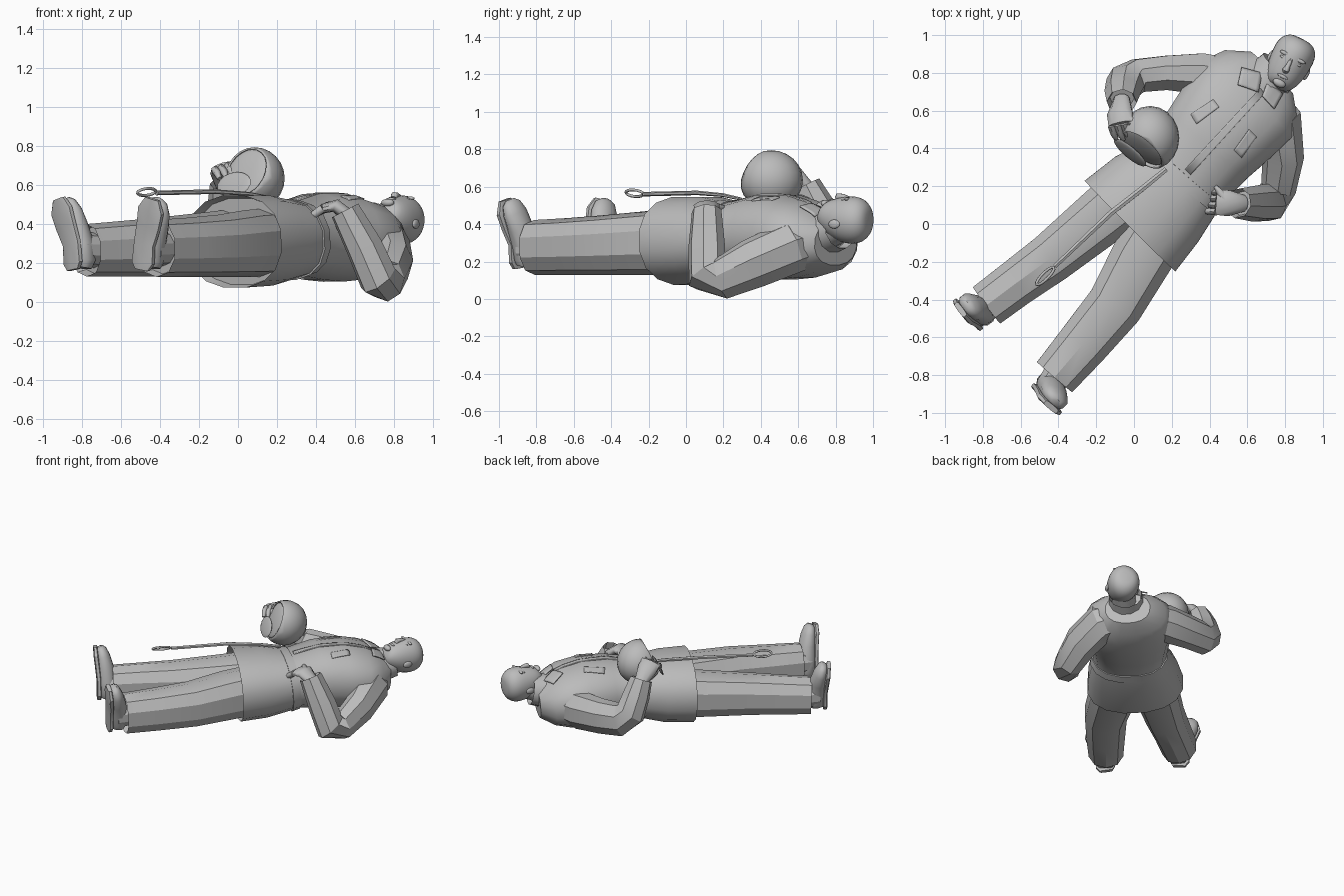
import bpy, bmesh, math
from mathutils import Vector, Matrix
from mathutils.bvhtree import BVHTree

if "Cube" in bpy.data.objects:
    bpy.data.objects.remove(bpy.data.objects["Cube"], do_unlink=True)

grey = bpy.data.materials.new("plain_grey")
grey.use_nodes = True
grey.diffuse_color = (0.5, 0.5, 0.5, 1)
grey.node_tree.nodes["Principled BSDF"].inputs["Base Color"].default_value = grey.diffuse_color
UP = Vector((0, 0, 1))


def finish(name, bm, angle=32, subdiv=0):
    bmesh.ops.recalc_face_normals(bm, faces=bm.faces)
    mesh = bpy.data.meshes.new(name)
    bm.to_mesh(mesh)
    bm.free()
    mesh.materials.append(grey)
    ob = bpy.data.objects.new(name, mesh)
    bpy.context.collection.objects.link(ob)
    if subdiv:
        ob.modifiers.new("smooth", "SUBSURF").levels = subdiv
    bpy.ops.object.select_all(action="DESELECT")
    ob.select_set(True)
    bpy.context.view_layer.objects.active = ob
    bpy.ops.object.shade_smooth_by_angle(angle=math.radians(angle))
    return ob


def tube(name, pts, n=10, side=None, power=2.0, recess=None, angle=32, subdiv=0):
    """Loft rounded sections (x, y, z, half width, half height) along a path."""
    bm = bmesh.new()
    centres = [Vector(p[:3]) for p in pts]
    rings = []
    for i, p in enumerate(pts):
        t = (centres[min(i + 1, len(pts) - 1)] - centres[max(i - 1, 0)]).normalized()
        side = Vector(side) if side else t.cross(UP)
        side = (side - t * side.dot(t)).normalized()
        over = side.cross(t)
        ring = []
        for k in range(n):
            a = math.tau * (k + 0.5) / n
            c, s = math.cos(a), math.sin(a)
            c = math.copysign(abs(c) ** (2 / power), c)
            s = math.copysign(abs(s) ** (2 / power), s)
            ring.append(bm.verts.new(centres[i] + side * c * p[3] + over * s * p[4]))
        rings.append(ring)
    for a, b in zip(rings, rings[1:]):
        for k in range(n):
            bm.faces.new((a[k], a[(k + 1) % n], b[(k + 1) % n], b[k]))
    caps = [bm.faces.new(rings[0][::-1]), bm.faces.new(rings[-1])]
    bmesh.ops.recalc_face_normals(bm, faces=bm.faces)
    if recess is not None:  # hollow opening at one end
        bmesh.ops.inset_individual(bm, faces=[caps[recess]], thickness=0.015, depth=-0.05)
    return finish(name, bm, angle, subdiv)


def blob(name, centre, radii, axes, seg=16, rings=10):
    bm = bmesh.new()
    bmesh.ops.create_uvsphere(bm, u_segments=seg, v_segments=rings, radius=1)
    m = Matrix(axes).transposed().to_4x4() @ Matrix.Diagonal(Vector(radii)).to_4x4()
    bm.transform(Matrix.Translation(Vector(centre)) @ m)
    return finish(name, bm, 60)


# Jacket: flared skirt, cinched waist, broad chest, flat back and shoulders
jacket = tube("jacket", [
    (-0.02, -0.01, 0.31, 0.345, 0.24), (0.12, 0.13, 0.315, 0.32, 0.235),
    (0.24, 0.24, 0.32, 0.275, 0.205), (0.28, 0.285, 0.325, 0.262, 0.195),
    (0.39, 0.42, 0.335, 0.28, 0.225), (0.50, 0.55, 0.33, 0.305, 0.23),
    (0.60, 0.66, 0.315, 0.315, 0.205), (0.67, 0.74, 0.30, 0.265, 0.165),
    (0.73, 0.80, 0.295, 0.16, 0.115)], n=16, power=2.3, recess=0)
tube("belt", [(0.235, 0.235, 0.32, 0.284, 0.212), (0.275, 0.28, 0.325, 0.27, 0.203)],
     n=16, power=2.3)
tube("collar_band", [(0.67, 0.72, 0.35, 0.14, 0.13), (0.77, 0.825, 0.375, 0.118, 0.108)],
     n=12, recess=1)

# Garment pieces draped on the jacket
bvh = BVHTree.FromObject(jacket, bpy.context.evaluated_depsgraph_get())


def drape(name, corners, lift=0.007, cells=6):
    bm = bmesh.new()
    a, b, c, d = [Vector(p) for p in corners]
    grid = []
    for i in range(cells + 1):
        u = i / cells
        row = []
        for j in range(cells + 1):
            q = a.lerp(b, u).lerp(d.lerp(c, u), j / cells)
            hit = bvh.ray_cast(Vector((q.x, q.y, 2)), -UP)[0]
            row.append(bm.verts.new((q.x, q.y, (hit.z if hit else 0.4) + lift)))
        grid.append(row)
    for i in range(cells):
        for j in range(cells):
            bm.faces.new((grid[i][j], grid[i + 1][j], grid[i + 1][j + 1], grid[i][j + 1]))
    finish(name, bm).modifiers.new("cloth", "SOLIDIFY").thickness = 0.009


drape("front_placket", [(0.27, 0.29), (0.67, 0.72), (0.69, 0.69), (0.30, 0.26)])
drape("right_collar", [(0.55, 0.74), (0.57, 0.83), (0.68, 0.80), (0.66, 0.70)], 0.02)
drape("left_collar", [(0.68, 0.68), (0.745, 0.61), (0.79, 0.69), (0.71, 0.76)], 0.02)
drape("right_pocket_flap", [(0.30, 0.58), (0.42, 0.66), (0.45, 0.62), (0.33, 0.53)])
drape("left_pocket_flap", [(0.53, 0.39), (0.61, 0.50), (0.65, 0.46), (0.57, 0.35)])

# Trouser legs, ankles and shoes
LEGS = {
    "left": ([(0.14, -0.02, 0.305, 0.17, 0.175), (0.04, -0.18, 0.30, 0.17, 0.172),
              (-0.10, -0.43, 0.288, 0.155, 0.16), (-0.27, -0.635, 0.28, 0.142, 0.152),
              (-0.42, -0.81, 0.275, 0.128, 0.147)], (-0.435, -0.88), 1),
    "right": ([(0.0, 0.18, 0.305, 0.17, 0.175), (-0.17, 0.04, 0.295, 0.16, 0.165),
               (-0.44, -0.18, 0.28, 0.14, 0.15), (-0.62, -0.31, 0.272, 0.13, 0.142),
               (-0.78, -0.43, 0.265, 0.126, 0.135)], (-0.83, -0.455), -1)}
for word, (path, foot, sign) in LEGS.items():
    tube(word + "_trouser_leg", path, n=10, power=2.3, recess=1)
    end = Vector(path[-1][:3])
    d = (end - Vector(path[-2][:3]))
    d.z = 0
    d.normalize()
    lat = UP.cross(d)
    base = Vector((foot[0], foot[1], 0))

    def at(along, out, z, hw, hh):
        return (*(base + d * along + lat * out * sign + UP * z), hw, hh)

    tube(word + "_ankle", [(*(end - d * 0.06), 0.085, 0.09), at(0.005, -0.02, 0.27, 0.075, 0.09)],
         n=10)
    tube(word + "_shoe", [at(-0.01, -0.03, 0.175, 0.055, 0.05), at(-0.015, -0.03, 0.21, 0.072, 0.068),
                          at(-0.01, -0.02, 0.29, 0.074, 0.072), at(0.0, 0.01, 0.38, 0.077, 0.064),
                          at(0.015, 0.035, 0.46, 0.08, 0.052), at(0.028, 0.05, 0.51, 0.062, 0.038),
                          at(0.035, 0.055, 0.53, 0.03, 0.02)], n=12, side=lat, angle=50)
    tube(word + "_sole", [at(0.045, -0.035, 0.165, 0.045, 0.016), at(0.045, -0.03, 0.2, 0.07, 0.018),
                          at(0.045, -0.02, 0.3, 0.066, 0.018), at(0.055, 0.015, 0.39, 0.076, 0.018),
                          at(0.065, 0.04, 0.47, 0.082, 0.018), at(0.07, 0.055, 0.53, 0.045, 0.015)],
         n=10, side=lat, power=4)

# Sleeves
tube("left_sleeve", [(0.66, 0.69, 0.31, 0.11, 0.13), (0.765, 0.56, 0.275, 0.125, 0.145),
                     (0.79, 0.36, 0.19, 0.108, 0.138), (0.765, 0.19, 0.11, 0.092, 0.115),
                     (0.72, 0.115, 0.12, 0.1, 0.112), (0.65, 0.11, 0.28, 0.094, 0.102),
                     (0.55, 0.11, 0.47, 0.077, 0.082)], n=8, recess=1, angle=28)
tube("right_sleeve", [(0.48, 0.77, 0.31, 0.12, 0.13), (0.36, 0.795, 0.31, 0.118, 0.14),
                      (0.17, 0.80, 0.315, 0.098, 0.13), (0.02, 0.785, 0.325, 0.095, 0.125),
                      (-0.045, 0.75, 0.38, 0.1, 0.11), (-0.06, 0.70, 0.50, 0.09, 0.098),
                      (-0.065, 0.645, 0.61, 0.075, 0.08)], n=8, recess=1, angle=28)


# Hands: palm, four bent fingers and a thumb
def hand(name, wrist, palm, knuckle, tip, spread, thumb):
    w, p, k, t, s = map(Vector, (wrist, palm, knuckle, tip, spread))
    s.normalize()
    tube(name + "_palm", [(*w, 0.045, 0.038), (*p, 0.072, 0.034), (*k, 0.07, 0.025)],
         n=10, side=s, angle=60)
    for i, reach in enumerate((0.85, 1.0, 0.97, 0.8)):
        o = s * (i - 1.5) * 0.035
        mid = k.lerp(t, 0.5 * reach) + (k - p) * 0.15
        tube(f"{name}_finger_{i + 1}", [(*(k + o), 0.02, 0.021), (*(mid + o), 0.019, 0.02),
                                       (*(k.lerp(t, reach) + o), 0.013, 0.013)],
             n=6, side=s, angle=60)
    tube(name + "_thumb", [(*p, 0.028, 0.025), (*p.lerp(Vector(thumb), 0.6), 0.022, 0.022),
                           (*thumb, 0.012, 0.012)], n=6, side=s, angle=60)


hand("left_hand", (0.58, 0.11, 0.43), (0.50, 0.11, 0.495), (0.44, 0.115, 0.48),
     (0.36, 0.125, 0.415), (0.1, 1, 0), (0.43, 0.20, 0.49))
hand("right_hand", (-0.065, 0.66, 0.58), (-0.075, 0.585, 0.67), (-0.07, 0.53, 0.695),
     (-0.04, 0.45, 0.64), (1, 0.2, 0.3), (0.02, 0.53, 0.72))

# Round cap held over the stomach: open dome with a rim and a visor
hat = Vector((0.085, 0.455, 0.635))
rim_n = Vector((-0.5, -0.6, 0.35)).normalized()
rim_a = rim_n.cross(UP).normalized()
rim_b = rim_n.cross(rim_a)
bm = bmesh.new()
bmesh.ops.create_uvsphere(bm, u_segments=20, v_segments=12, radius=1)
bm.transform(Matrix.Translation(hat) @ Matrix.Diagonal((0.155, 0.17, 0.16, 1)))
bmesh.ops.bisect_plane(bm, geom=bm.verts[:] + bm.edges[:] + bm.faces[:],
                       plane_co=hat + rim_n * 0.085, plane_no=rim_n, clear_outer=True)
finish("cap_dome", bm, 50).modifiers.new("shell", "SOLIDIFY").thickness = 0.01
blob("cap_lining", hat + rim_n * 0.06, (0.14, 0.14, 0.03), (rim_a, rim_b, rim_n))
blob("cap_visor", hat + rim_n * 0.095 + Vector((-0.05, -0.01, -0.07)), (0.11, 0.07, 0.012),
     (rim_a, rim_b, rim_n))

# Loose strap ending in a narrow loop
tube("strap", [(-0.42, -0.225, 0.56, 0.013, 0.012), (-0.12, 0.06, 0.567, 0.017, 0.012),
               (0.06, 0.20, 0.555, 0.017, 0.01), (0.17, 0.29, 0.535, 0.015, 0.008)], n=6)
loop = bpy.data.curves.new("strap_loop", "CURVE")
loop.dimensions = "3D"
loop.bevel_depth, loop.bevel_resolution = 0.008, 1
spline = loop.splines.new("POLY")
spline.points.add(13)
spline.use_cyclic_u = True
for i, point in enumerate(spline.points):
    c, s = math.cos(math.tau * i / 14), math.sin(math.tau * i / 14)
    point.co = (-0.47 + 0.045 * c - 0.012 * s, -0.275 + 0.045 * c + 0.012 * s, 0.565 - 0.018 * s, 1)
loop.materials.append(grey)
bpy.context.collection.objects.link(bpy.data.objects.new("strap_loop", loop))

# Neck and head, face upward
tube("neck", [(0.69, 0.73, 0.34, 0.09, 0.09), (0.80, 0.83, 0.39, 0.08, 0.085)], n=14, angle=60)
axis = Vector((0.46, 0.89, 0)).normalized()
wide = axis.cross(UP)
mid_head = Vector((0.825, 0.855, 0))


def face(s, out, z):
    return mid_head + axis * s + wide * out + UP * z


tube("head", [(*face(s, 0, z), hw, hh) for s, z, hw, hh in (
    (-0.145, 0.475, 0.05, 0.04), (-0.12, 0.46, 0.08, 0.08), (-0.07, 0.44, 0.103, 0.107),
    (-0.01, 0.425, 0.112, 0.128), (0.05, 0.42, 0.116, 0.132), (0.095, 0.42, 0.108, 0.12),
    (0.128, 0.418, 0.082, 0.088), (0.142, 0.418, 0.045, 0.05))], n=16, angle=60, subdiv=1)
frame = (wide, axis, UP)
tube("nose", [(*face(0.025, 0, 0.535), 0.01, 0.012), (*face(-0.02, 0, 0.547), 0.013, 0.016),
              (*face(-0.045, 0, 0.548), 0.02, 0.018), (*face(-0.055, 0, 0.535), 0.015, 0.012)],
     n=8, angle=50)
blob("mouth", face(-0.083, 0, 0.529), (0.03, 0.009, 0.007), frame)
blob("chin", face(-0.122, 0, 0.51), (0.036, 0.022, 0.02), frame)
for word, sign in (("left", 1), ("right", -1)):
    blob(word + "_ear", face(-0.015, sign * 0.108, 0.40), (0.012, 0.034, 0.024), frame)
    blob(word + "_brow", face(0.032, sign * 0.042, 0.533), (0.034, 0.011, 0.01), frame)
    blob(word + "_eye", face(0.009, sign * 0.042, 0.527), (0.02, 0.009, 0.01), frame)
